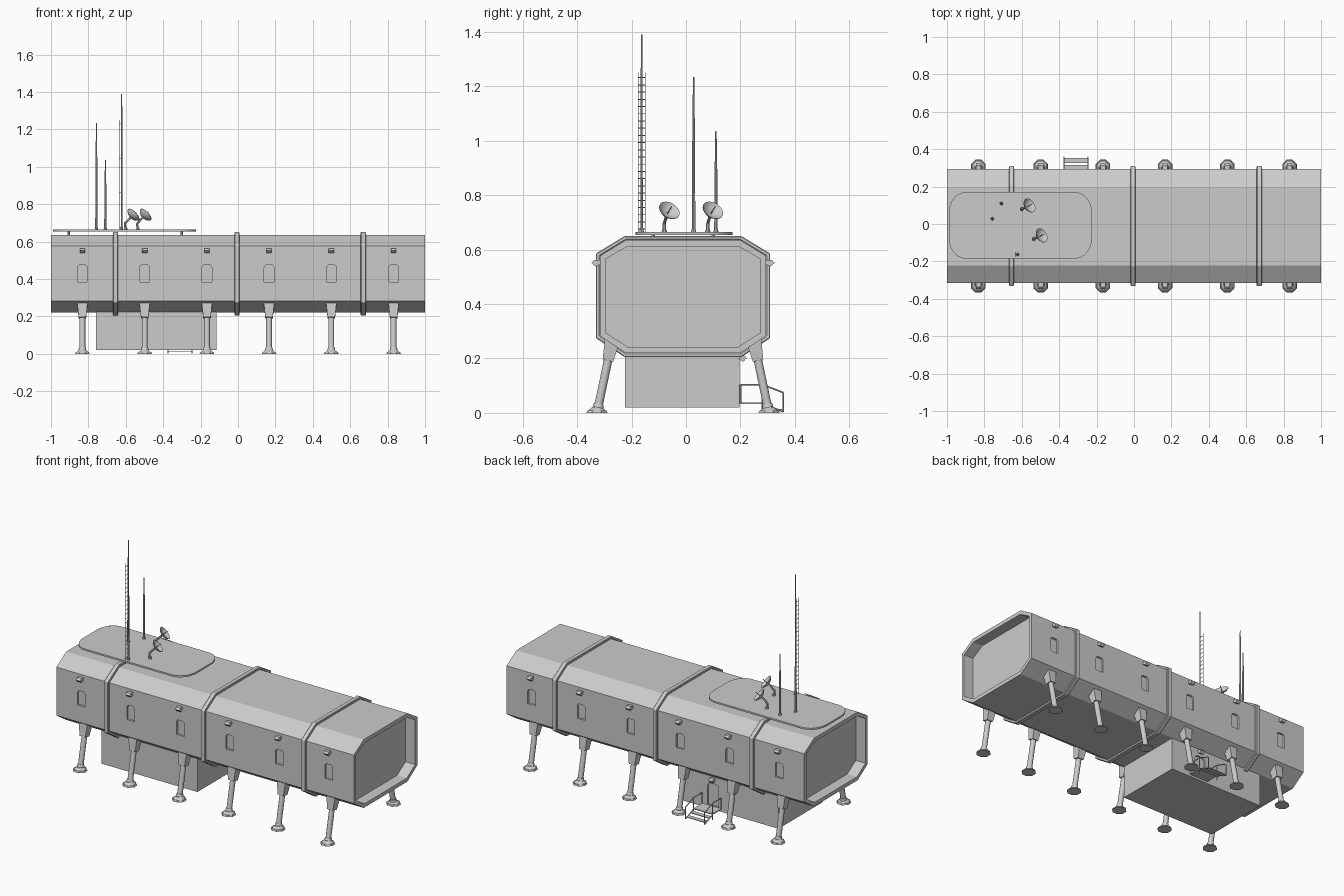
import bpy, bmesh, math
from mathutils import Vector, Matrix

if "Cube" in bpy.data.objects:
    bpy.data.objects.remove(bpy.data.objects["Cube"])

CY = -0.011                                   # centre line of the hull
BAYS = [-0.832, -0.499, -0.166, 0.166, 0.499, 0.832]
HULL = [(-.305, .283), (-.21, .22), (.21, .22), (.305, .283),
        (.305, .577), (.21, .635), (-.21, .635), (-.305, .577)]


def finish(name, bm, smooth=False):
    bmesh.ops.recalc_face_normals(bm, faces=bm.faces)
    me = bpy.data.meshes.new(name)
    bm.to_mesh(me)
    bm.free()
    ob = bpy.data.objects.new(name, me)
    bpy.context.collection.objects.link(ob)
    if smooth:
        bpy.ops.object.select_all(action='DESELECT')
        ob.select_set(True)
        bpy.context.view_layer.objects.active = ob
        bpy.ops.object.shade_smooth_by_angle(angle=math.radians(35))
    return ob


def prism(bm, pts, a, b, f, caps=True):
    """Sweep a 2D profile from a to b; f maps (u, v, w) to a point."""
    A = [bm.verts.new(f(u, v, a)) for u, v in pts]
    B = [bm.verts.new(f(u, v, b)) for u, v in pts]
    n = len(pts)
    for i in range(n):
        j = (i + 1) % n
        bm.faces.new((A[i], A[j], B[j], B[i]))
    return [bm.faces.new(A), bm.faces.new(B)] if caps else []


def rod(bm, p, q, r1, r2=None, seg=8, spin=0):
    p, q = Vector(p), Vector(q)
    d = q - p
    m = (Matrix.Translation((p + q) / 2) @ d.to_track_quat('Z', 'Y').to_matrix().to_4x4()
         @ Matrix.Rotation(spin, 4, 'Z'))
    bmesh.ops.create_cone(bm, cap_ends=True, segments=seg, radius1=r1,
                          radius2=r1 if r2 is None else r2, depth=d.length, matrix=m)


def box(bm, lo, hi):
    lo, hi = Vector(lo), Vector(hi)
    m = Matrix.Translation((lo + hi) / 2) @ Matrix.Diagonal((*(hi - lo), 1))
    bmesh.ops.create_cube(bm, size=1, matrix=m)


def arch(x, w, z0, z1, r):
    """Opening outline with a flat sill and rounded upper corners."""
    pts = [(x - w, z0), (x + w, z0)]
    for cx, start in ((x + w - r, 0), (x - w + r, 90)):
        for k in range(4):
            t = math.radians(start + 30 * k)
            pts.append((cx + r * math.cos(t), z1 - r + r * math.sin(t)))
    return pts


def carve(ob, cutter):
    cutter.hide_render = True
    cutter.hide_set(True)
    mod = ob.modifiers.new("recess", 'BOOLEAN')
    mod.operation, mod.object, mod.solver = 'DIFFERENCE', cutter, 'EXACT'


along_x = lambda u, v, w: (w, CY + u, v)
along_y = lambda u, v, w: (u, w, v)
along_z = lambda u, v, w: (u, v, w)

# Octagonal hull with recessed ends
bm = bmesh.new()
ends = prism(bm, HULL, -1, 1, along_x)
bmesh.ops.recalc_face_normals(bm, faces=bm.faces)
bmesh.ops.inset_individual(bm, faces=ends, thickness=.024)
for f in bmesh.ops.extrude_discrete_faces(bm, faces=ends)['faces']:
    s = -1 if f.calc_center_median().x > 0 else 1
    bmesh.ops.translate(bm, verts=f.verts, vec=(s * .065, 0, 0))
hull = finish("hull", bm)

# Window recesses on both sides
bm = bmesh.new()
for x in BAYS:
    for s in (-1, 1):
        prism(bm, arch(x, .026, .385, .475, .014), CY + s * .293, CY + s * .33, along_y)
carve(hull, finish("window_cutter", bm))

# Raised bands round the hull
for i, x in enumerate((-.655, -.005, .67)):
    bm = bmesh.new()
    prism(bm, HULL, x - .014, x + .014, along_x, caps=False)
    band = finish(f"hull_band_{i + 1}", bm)
    sol = band.modifiers.new("thickness", 'SOLIDIFY')
    sol.thickness, sol.offset, sol.use_even_offset = .015, 1, True
    bev = band.modifiers.new("bevel", 'BEVEL')
    bev.width, bev.segments = .003, 1

# Hooded lamps above windows and door
LAMP = [(-.004, .024), (.02, .024), (.032, .014), (.018, 0), (-.004, .008)]
bm = bmesh.new()
for x in BAYS:
    for s in (-1, 1):
        prism(bm, LAMP, x - .014, x + .014,
              lambda u, v, w: (w, CY + s * (.305 + u), .538 + v))
prism(bm, LAMP, -.334, -.306, lambda u, v, w: (w, .197 + u * .8, .188 + v))
finish("lamps", bm)

# Legs: tapered bracket, strut, collar and footing
for i, x in enumerate(BAYS):
    for s, side in ((-1, "front"), (1, "back")):
        at = lambda z: (x, CY + s * (.316 - .21 * z), z)
        bm = bmesh.new()
        rod(bm, at(.192), at(.278), .028, .041, 4, math.pi / 4)
        rod(bm, at(.012), at(.2), .0155, seg=12)
        rod(bm, at(.02), at(.034), .021, .018, 12)
        fx, fy, _ = at(0)
        rod(bm, (fx, fy, 0), (fx, fy, .009), .042, .038, 8, math.pi / 8)
        rod(bm, (fx, fy, .009), (fx, fy, .022), .034, .019, 8, math.pi / 8)
        finish(f"{side}_leg_{i + 1}", bm, True)

# Lower entrance block with recessed door
bm = bmesh.new()
box(bm, (-.76, -.225, .02), (-.115, .197, .225))
block = finish("lower_block", bm)
bm = bmesh.new()
prism(bm, arch(-.32, .036, .041, .175, .02), .188, .23, along_y)
carve(block, finish("door_cutter", bm))

# Entrance steps with handrails
bm = bmesh.new()
X0, X1 = -.375, -.247
box(bm, (X0, .195, .033), (X1, .28, .039))
box(bm, (X0, .288, .023), (X1, .315, .027))
box(bm, (X0, .325, .011), (X1, .352, .015))
for x in (X0, X1):
    path = [(.2, .037), (.2, .104), (.28, .104), (.357, .075), (.357, .004), (.28, .035)]
    for p, q in zip(path, path[1:]):
        rod(bm, (x, *p), (x, *q), .003, seg=6)
    rod(bm, (x, .28, .004), (x, .28, .104), .003, seg=6)
finish("entrance_steps", bm)

# Rounded roof deck on short posts
corner = []
for cx, cy, a in ((-.315, .06, 0), (-.9, .06, 90), (-.9, -.075, 180), (-.315, -.075, 270)):
    for k in range(9):
        t = math.radians(a + k * 11.25)
        corner.append((cx + .09 * math.cos(t), cy + .11 * math.sin(t)))
bm = bmesh.new()
prism(bm, corner, .654, .664, along_z)
for x in (-.905, -.3):
    for y in (-.12, .1):
        rod(bm, (x, y, .63), (x, y, .656), .007)
finish("roof_deck", bm)

# Tall mast with ladder
bm = bmesh.new()
MX, MY = -.622, -.163
rod(bm, (MX, MY, .66), (MX, MY, 1.39), .0045, .003)
rod(bm, (MX, MY, .66), (MX, MY, .68), .009, .006)
for y in (MY - .013, MY + .013):
    rod(bm, (MX - .013, y, .66), (MX - .013, y, 1.25), .0012, seg=4)
for k in range(22):
    z = .675 + k * .0265
    rod(bm, (MX - .013, MY - .014, z), (MX - .013, MY + .014, z), .0017, seg=4)
    if k % 7 == 0:
        rod(bm, (MX - .013, MY, z), (MX, MY, z), .0015, seg=4)
finish("ladder_mast", bm)

# Whip antennas
for name, x, y, top in (("tall_whip", -.757, .028, 1.235), ("short_whip", -.709, .11, 1.035)):
    bm = bmesh.new()
    mid = .66 + (top - .66) * .6
    rod(bm, (x, y, .66), (x, y, .675), .01, .007)
    rod(bm, (x, y, .66), (x, y, mid), .0065, .005)
    rod(bm, (x, y, mid), (x, y, top), .005, .0025)
    finish(name, bm, True)

# Satellite dishes aimed up and outwards
aim = Vector((.66, .4, .64)).normalized()
for i, c in enumerate((Vector((-.565, .095, .738)), Vector((-.5, -.065, .738)))):
    bm = bmesh.new()
    m = Matrix.Translation(c) @ aim.to_track_quat('Z', 'Y').to_matrix().to_4x4()
    rings = [(.002, -.012), (.018, -.009), (.031, -.002), (.041, .009),
             (.041, .0105), (.031, .001), (.018, -.006), (.002, -.009)]
    loops = [[bm.verts.new(m @ Vector((r * math.cos(k * math.pi / 10),
                                       r * math.sin(k * math.pi / 10), h)))
              for k in range(20)] for r, h in rings]
    for a, b in zip(loops, loops[1:]):
        for k in range(20):
            bm.faces.new((a[k], a[k - 1], b[k - 1], b[k]))
    bm.faces.new(loops[0])
    bm.faces.new(loops[-1])
    rod(bm, c - aim * .01, c + aim * .032, .002, seg=6)
    foot = Vector((c.x - .035, c.y - .015, .66))
    knee = foot + Vector((-.005, 0, .036))
    rod(bm, foot, foot + Vector((0, 0, .014)), .011, .008, 10)
    rod(bm, foot, knee, .006)
    rod(bm, knee, c - aim * .01, .006)
    finish(f"dish_{i + 1}", bm, True)
